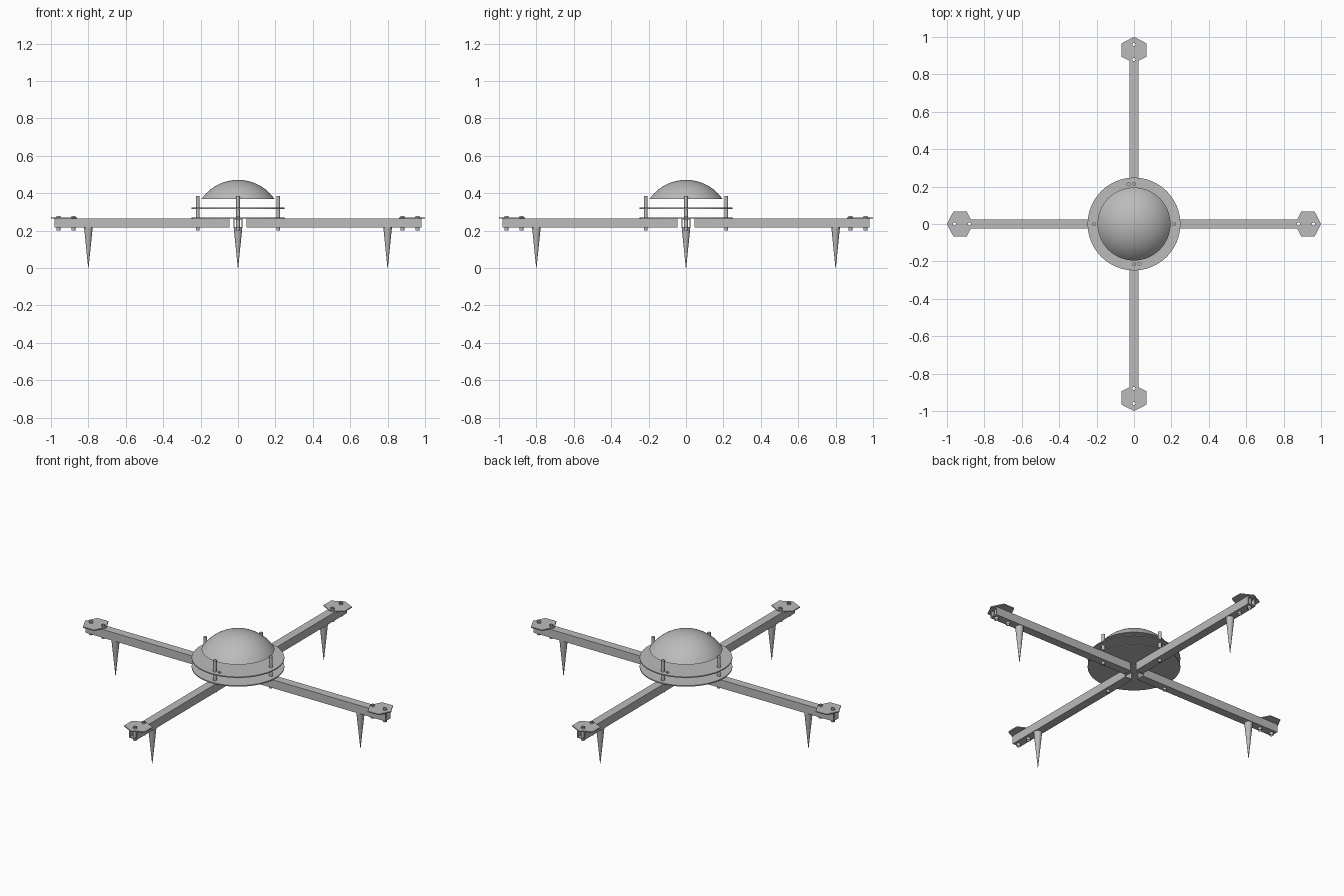
import bpy, bmesh, math
from mathutils import Matrix

cube = bpy.data.objects.get("Cube")
if cube:
    bpy.data.objects.remove(cube, do_unlink=True)

grey = bpy.data.materials.new("plain_grey")
grey.use_nodes = True
grey.diffuse_color = (0.5, 0.5, 0.5, 1)
grey.node_tree.nodes["Principled BSDF"].inputs["Base Color"].default_value = (0.5, 0.5, 0.5, 1)


def finish(bm, name, matrix=None, smooth=False):
    bmesh.ops.recalc_face_normals(bm, faces=bm.faces)
    if matrix:
        bm.transform(matrix)
    mesh = bpy.data.meshes.new(name)
    bm.to_mesh(mesh)
    bm.free()
    obj = bpy.data.objects.new(name, mesh)
    bpy.context.collection.objects.link(obj)
    mesh.materials.append(grey)
    if smooth:
        bpy.ops.object.select_all(action='DESELECT')
        obj.select_set(True)
        bpy.context.view_layer.objects.active = obj
        bpy.ops.object.shade_smooth_by_angle(angle=math.radians(35))
    return obj


def lathe(name, profile, steps, matrix=None):
    """Spin an (r, z) profile around the z axis."""
    bm = bmesh.new()
    verts = [bm.verts.new((r, 0, z)) for r, z in profile]
    edges = [bm.edges.new(pair) for pair in zip(verts, verts[1:])]
    bmesh.ops.spin(bm, geom=verts + edges, cent=(0, 0, 0), axis=(0, 0, 1),
                   angle=math.tau, steps=steps, use_duplicate=False)
    bmesh.ops.remove_doubles(bm, verts=bm.verts, dist=1e-5)
    return finish(bm, name, matrix, True)


def tube(name, outer, inner, z0, z1, matrix):
    loop = [(outer, z0), (outer, z1), (inner, z1), (inner, z0), (outer, z0)]
    return lathe(name, loop, 16, matrix)


def drill(obj, points, radius):
    """Cut vertical round holes through a part."""
    bm = bmesh.new()
    for x, y in points:
        bmesh.ops.create_cone(bm, cap_ends=True, segments=16, radius1=radius, radius2=radius,
                              depth=1, matrix=Matrix.Translation((x, y, 0.3)))
    cutter = finish(bm, "hole_cutter")
    cutter.hide_render = True
    cutter.hide_set(True)
    mod = obj.modifiers.new("holes", 'BOOLEAN')
    mod.operation = 'DIFFERENCE'
    mod.solver = 'EXACT'
    mod.object = cutter
    bpy.context.view_layer.update()
    baked = bpy.data.meshes.new_from_object(obj.evaluated_get(bpy.context.evaluated_depsgraph_get()))
    obj.modifiers.clear()
    obj.data = baked
    bpy.data.objects.remove(cutter, do_unlink=True)


def square_tube(name, x0, x1, half, z0, z1, wall, matrix):
    bm = bmesh.new()
    rings = []
    for x in (x0, x1):
        for t in (0, wall):
            a, lo, hi = half - t, z0 + t, z1 - t
            rings.append([bm.verts.new((x, y, z)) for y, z in ((-a, lo), (a, lo), (a, hi), (-a, hi))])
    near_out, near_in, far_out, far_in = rings
    for p, q in ((near_out, far_out), (near_in, far_in), (near_out, near_in), (far_out, far_in)):
        for i in range(4):
            j = (i + 1) % 4
            bm.faces.new((p[i], p[j], q[j], q[i]))
    return finish(bm, name, matrix)


def hex_plate(name, x, z, matrix):
    bm = bmesh.new()
    bmesh.ops.create_cone(bm, cap_ends=True, segments=6, radius1=0.07, radius2=0.07, depth=0.006)
    bmesh.ops.rotate(bm, verts=bm.verts, matrix=Matrix.Rotation(math.pi / 6, 3, 'Z'))
    # Point one corner outward along the arm
    tip = max(bm.verts, key=lambda v: v.co.x)
    if abs(tip.co.y) > 0.01:
        bmesh.ops.rotate(bm, verts=bm.verts, matrix=Matrix.Rotation(math.pi / 6, 3, 'Z'))
    bmesh.ops.scale(bm, vec=(1, 1.12, 1), verts=bm.verts)
    bmesh.ops.translate(bm, vec=(x, 0, z), verts=bm.verts)
    return finish(bm, name, matrix)


# Four arms, each with motor plate, bolts, spacer and leg
BOLTS = (0.88, 0.96)
SPACER = 0.215
for k, side in enumerate(("left", "back", "right", "front")):
    turn = Matrix.Rotation(k * math.pi / 2, 4, 'Z')
    spots = [turn.to_3x3() @ Matrix.Translation((x, 0, 0)).translation for x in BOLTS]
    holes = [(p.x, p.y) for p in spots]

    arm = square_tube(side + "_arm", 0.045, 0.98, 0.025, 0.215, 0.264, 0.005, turn)
    drill(arm, holes, 0.0105)
    plate = hex_plate(side + "_motor_plate", 0.93, 0.267, turn)
    drill(plate, holes, 0.0105)
    for i, x in enumerate(BOLTS):
        tube(f"{side}_motor_bolt_{i + 1}", 0.011, 0.009, 0.2, 0.278, turn @ Matrix.Translation((x, 0, 0)))

    lathe(side + "_leg", [(0, 0.216), (0.023, 0.216), (0.001, 0), (0, 0)], 24,
          turn @ Matrix.Translation((0.8, 0, 0)))
    lathe(side + "_spacer", [(0, 0.2), (0.01, 0.2), (0.01, 0.386), (0, 0.386)], 16,
          turn @ Matrix.Translation((SPACER, 0, 0)))

# Round centre plates
for name, z in (("lower_plate", 0.264), ("upper_plate", 0.316)):
    disc = lathe(name, [(0, z), (0.248, z), (0.248, z + 0.006), (0, z + 0.006)], 64)
    if name == "upper_plate":
        drill(disc, [(-0.028, 0.213), (0.028, -0.213)], 0.009)

# Dome cover: a shallow spherical cap
BASE, RISE, FLOOR = 0.195, 0.102, 0.369
ball = (BASE ** 2 + RISE ** 2) / (2 * RISE)
sweep = math.asin(BASE / ball)
arc = [(ball * math.sin(sweep * i / 12), FLOOR + RISE - ball * (1 - math.cos(sweep * i / 12)))
       for i in range(12, -1, -1)]
lathe("dome_cover", [(0, FLOOR)] + arc, 64)
